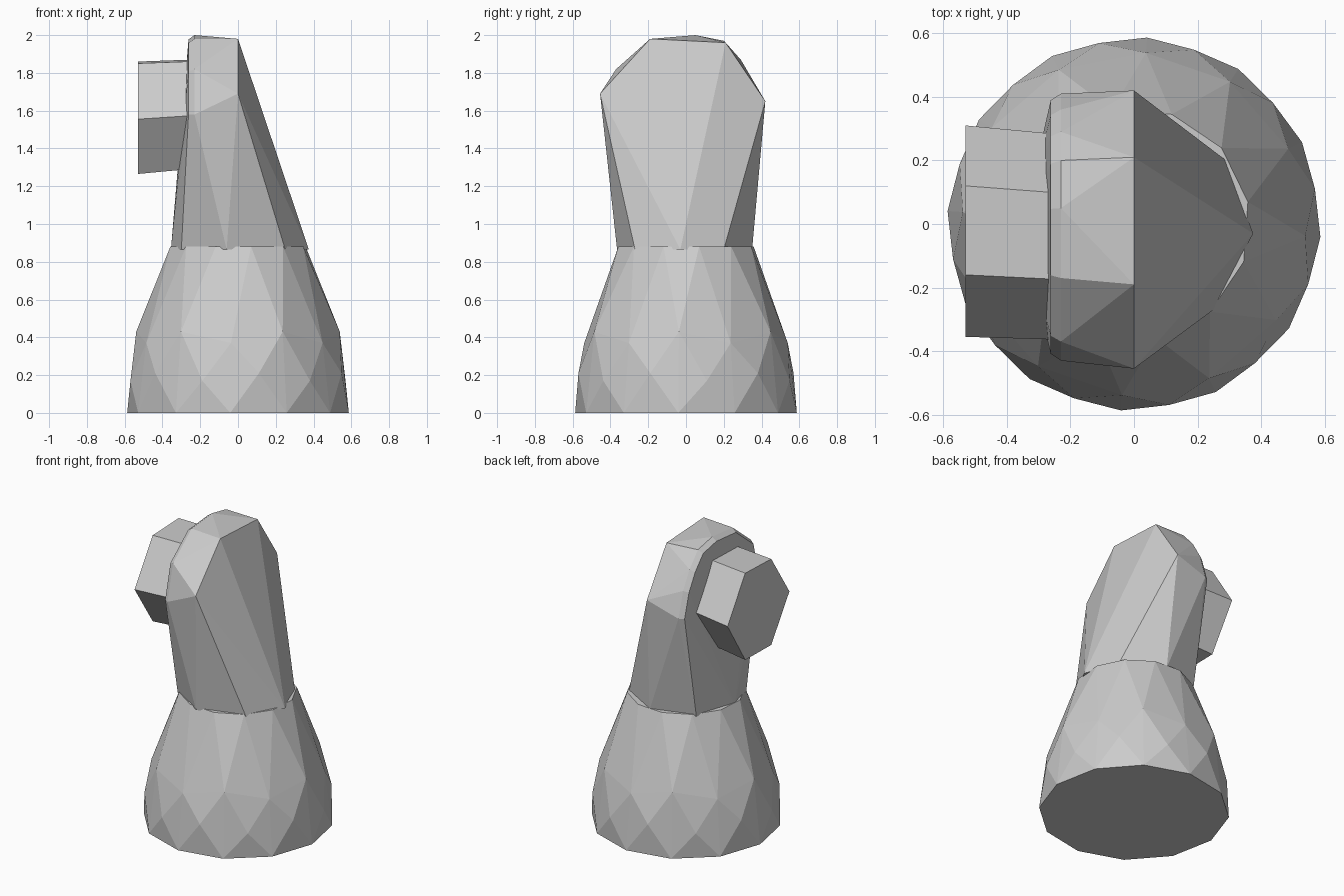
import bpy, bmesh
from math import cos, sin, radians

if "Cube" in bpy.data.objects:
    bpy.data.objects.remove(bpy.data.objects["Cube"])

grey = bpy.data.materials.new("light_grey")
grey.use_nodes = True
colour = (0.6, 0.6, 0.6, 1)
grey.diffuse_color = colour
grey.node_tree.nodes["Principled BSDF"].inputs["Base Color"].default_value = colour


def hull_part(name, points):
    """Flat-faced convex block wrapped around the given points."""
    bm = bmesh.new()
    for p in points:
        bm.verts.new(p)
    res = bmesh.ops.convex_hull(bm, input=bm.verts[:])
    loose = {g for g in res["geom_interior"] + res["geom_unused"]
             if isinstance(g, bmesh.types.BMVert)}
    bmesh.ops.delete(bm, geom=list(loose), context="VERTS")
    bmesh.ops.dissolve_limit(bm, angle_limit=radians(1),
                             verts=bm.verts[:], edges=bm.edges[:])
    bmesh.ops.recalc_face_normals(bm, faces=bm.faces[:])
    mesh = bpy.data.meshes.new(name)
    bm.to_mesh(mesh)
    bm.free()
    mesh.materials.append(grey)
    obj = bpy.data.objects.new(name, mesh)
    bpy.context.collection.objects.link(obj)
    return obj


def ring(radius, z, start, sides=12, wave=0.0):
    """Regular ring whose points alternate up and down by wave."""
    pts = []
    for i in range(sides):
        a = radians(start + i * 360 / sides)
        pts.append((radius * cos(a), radius * sin(a), z + wave * (-1) ** i))
    return pts


# Rounded pedestal from staggered rings
hull_part("base", ring(0.588, 0, 176) + ring(0.58, 0.19, 161, wave=0.02)
          + ring(0.54, 0.4, 176, wave=0.03) + ring(0.365, 0.88, 161))

# Leaning upper body: neck outline, sloped back edge and rounded crown
neck = [(0.375, -0.03), (0.29, 0.2), (0.03, 0.35), (-0.26, 0.26),
        (-0.355, -0.02), (-0.3, -0.22), (-0.06, -0.365), (0.25, -0.27)]
back_edge = [(-0.455, 1.69), (-0.19, 1.98), (0.21, 1.96), (0.42, 1.65)]
crown = [(-0.43, 1.58), (-0.37, 1.82), (-0.17, 1.98), (0.05, 2.0),
         (0.2, 1.97), (0.29, 1.87), (0.36, 1.75), (0.41, 1.58)]
body = [(x, y, 0.865) for x, y in neck]
body += [(0, y, z) for y, z in back_edge]
body += [(-0.23, y, z) for y, z in crown]
# Narrow bevel around the flat face
body += [(-0.262, y * 0.95, 1.55 + (z - 1.55) * 0.95) for y, z in crown]
hull_part("upper_body", body)

# Six-sided block on the flat face
outer = [(-0.355, 1.555), (-0.16, 1.85), (0.12, 1.86),
         (0.31, 1.57), (0.12, 1.27), (-0.16, 1.265)]
block = [(-0.53, y, z) for y, z in outer]
block += [(-0.22, y * 0.97 - 0.02, 1.57 + (z - 1.57) * 0.97 + 0.02) for y, z in outer]
hull_part("side_block", block)
